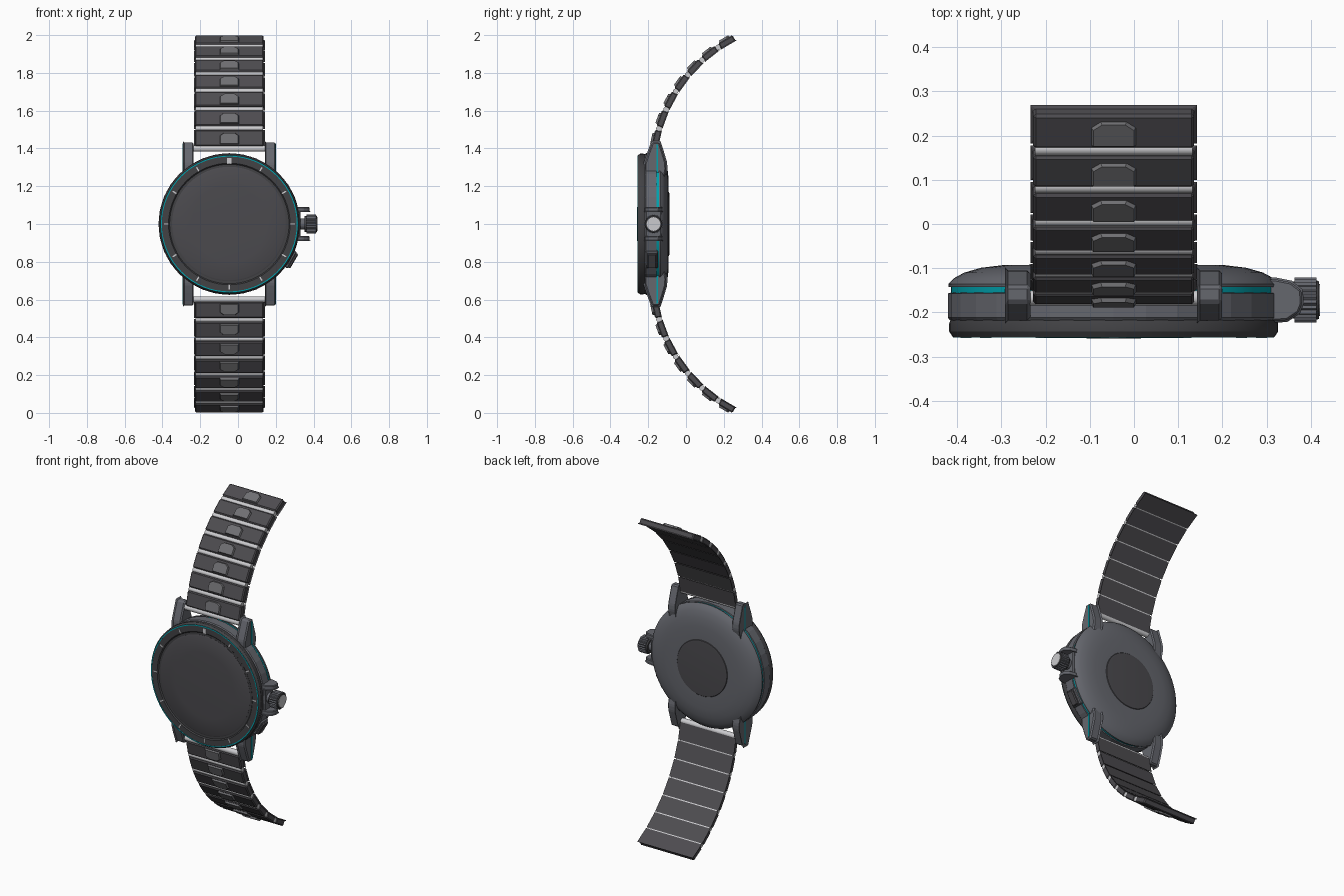
import bpy, bmesh
from math import sin, cos, pi, radians
from mathutils import Matrix, Vector

cube = bpy.data.objects.get("Cube")
if cube:
    bpy.data.objects.remove(cube, do_unlink=True)

CX, CZ = -0.046, 1.0          # watch axis


def material(name, r, g, b):
    m = bpy.data.materials.new(name)
    m.use_nodes = True
    m.diffuse_color = (r, g, b, 1)
    m.node_tree.nodes["Principled BSDF"].inputs["Base Color"].default_value = (r, g, b, 1)
    return m


CASE = material("case grey", 0.13, 0.135, 0.155)
STRAP = material("strap charcoal", 0.075, 0.072, 0.08)
BEZEL = material("bezel black", 0.055, 0.055, 0.06)
GLASS = material("screen grey", 0.07, 0.068, 0.076)
STUD = material("stud grey", 0.16, 0.16, 0.17)
SILVER = material("silver", 0.6, 0.6, 0.62)
TEAL = material("teal", 0.0, 0.36, 0.42)


def finish(name, bm, mat, matrix=Matrix(), bevel=0, smooth=False):
    """Turn a bmesh into an object, with clean normals."""
    bm.transform(matrix)
    bmesh.ops.remove_doubles(bm, verts=bm.verts, dist=1e-5)
    if bevel:
        bmesh.ops.bevel(bm, geom=bm.edges[:], offset=bevel, segments=1, affect='EDGES')
    bmesh.ops.recalc_face_normals(bm, faces=bm.faces)
    mesh = bpy.data.meshes.new(name)
    bm.to_mesh(mesh)
    bm.free()
    mesh.materials.append(mat)
    obj = bpy.data.objects.new(name, mesh)
    bpy.context.collection.objects.link(obj)
    if smooth:
        bpy.ops.object.select_all(action='DESELECT')
        obj.select_set(True)
        bpy.context.view_layer.objects.active = obj
        bpy.ops.object.shade_smooth_by_angle(angle=radians(30))
    return obj


def lathe(name, profile, mat, segs=64, closed=False, smooth=True):
    """Spin (radius, y) points round the watch axis."""
    bm = bmesh.new()
    vs = [bm.verts.new((r, y, 0)) for r, y in profile]
    es = [bm.edges.new(p) for p in zip(vs, vs[1:])]
    if closed:
        es.append(bm.edges.new((vs[-1], vs[0])))
    bmesh.ops.spin(bm, geom=vs + es, cent=(0, 0, 0), axis=(0, 1, 0), angle=2 * pi, steps=segs)
    return finish(name, bm, mat, Matrix.Translation((CX, 0, CZ)), smooth=smooth)


def prism(name, pts, depth, matrix, mat, bevel=0, taper=1.0, smooth=False):
    """Extrude a 2D outline along local z, optionally tapering the far end."""
    bm = bmesh.new()
    lo = [bm.verts.new((x, y, -depth / 2)) for x, y in pts]
    hi = [bm.verts.new((x * taper, y * taper, depth / 2)) for x, y in pts]
    bm.faces.new(lo)
    bm.faces.new(hi)
    for i in range(len(pts)):
        j = (i + 1) % len(pts)
        bm.faces.new((lo[i], lo[j], hi[j], hi[i]))
    return finish(name, bm, mat, matrix, bevel, smooth)


def rect(w, h):
    return [(-w / 2, -h / 2), (w / 2, -h / 2), (w / 2, h / 2), (-w / 2, h / 2)]


def circle(r, n, r2=None):
    return [((r if i % 2 else r2 or r) * cos(2 * pi * i / n),
             (r if i % 2 else r2 or r) * sin(2 * pi * i / n)) for i in range(n)]


def frame(x, y, z, origin):
    m = Matrix((x, y, z)).transposed().to_4x4()
    m.translation = origin
    return m


FLIP = Matrix.Translation((0, 0, 2 * CZ)) @ Matrix.Scale(-1, 4, (0, 0, 1))
HALVES = (("upper", Matrix()), ("lower", FLIP))
ACROSS = frame((0, 1, 0), (0, 0, 1), (1, 0, 0), (0, 0, 0))   # local xy -> world yz

# Case body, teal band, domed back and sensor
lathe("case_body", [(0, -0.22), (0.368, -0.22), (0.375, -0.212), (0.375, -0.157),
                    (0.367, -0.155), (0, -0.155)], CASE, 32, smooth=False)
lathe("teal_band", [(0.36, -0.157), (0.368, -0.157), (0.368, -0.142), (0.36, -0.142)],
      TEAL, closed=True)
lathe("case_back", [(0, -0.143), (0.373, -0.143), (0.374, -0.136), (0.362, -0.123), (0.338, -0.11),
                    (0.30, -0.099), (0.25, -0.093), (0.18, -0.092), (0, -0.092)], CASE)
lathe("back_sensor", [(0, -0.094), (0.172, -0.094), (0.168, -0.089), (0.155, -0.088),
                      (0, -0.088)], GLASS, 48)

# Bezel, accent ring and screen
lathe("bezel", [(0.302, -0.215), (0.368, -0.215), (0.372, -0.225), (0.372, -0.243), (0.364, -0.255),
                (0.322, -0.255), (0.316, -0.249), (0.302, -0.249)], BEZEL, closed=True)
lathe("accent_ring", [(0.357, -0.25), (0.363, -0.25), (0.363, -0.2565), (0.357, -0.2565)],
      TEAL, closed=True)
lathe("screen", [(0, -0.22), (0.303, -0.22), (0.303, -0.25), (0.296, -0.253), (0.2, -0.257),
                 (0, -0.259)], GLASS)

# Hour markers
for i in range(12):
    a = i * pi / 6
    out = Vector((sin(a), 0, cos(a)))
    side = Vector((cos(a), 0, -sin(a)))
    shape = rect(0.022, 0.032) if i == 0 else rect(0.007, 0.025)
    prism(f"hour_marker_{i}", shape, 0.006,
          frame(side, out, side.cross(out), Vector((CX, -0.2545, CZ)) + out * 0.334), SILVER)

# Lugs with teal side strips
LUG = [(-0.14, 1.432), (-0.178, 1.432), (-0.205, 1.36), (-0.218, 1.32), (-0.218, 1.2),
       (-0.125, 1.2), (-0.105, 1.29), (-0.107, 1.325), (-0.125, 1.385)]
STRIP = [(-0.157, 1.425), (-0.157, 1.2), (-0.147, 1.2), (-0.147, 1.415)]
for half, flip in HALVES:
    for label, s in (("left", 1), ("right", -1)):
        place = flip @ Matrix.Translation((CX + s * 0.217, 0, 0)) @ ACROSS
        prism(f"{half}_{label}_lug", LUG, 0.057, place, CASE, bevel=0.007)
        place = flip @ Matrix.Translation((CX + s * 0.2445, 0, 0)) @ ACROSS
        prism(f"{half}_{label}_lug_strip", STRIP, 0.005, place, TEAL)

# Strap: links, studs and silver bars along an arc
RADIUS, PITCH, FIRST = 0.79, 7.85, 8.6
STUD_SHAPE = [(-0.052, -0.036), (0.052, -0.036), (0.052, 0.012), (0.03, 0.028),
              (-0.03, 0.028), (-0.052, 0.012)]


def on_strap(degrees, lift=0):
    a = radians(degrees)
    t = Vector((0, sin(a), cos(a)))
    n = Vector((0, -cos(a), sin(a)))
    return frame((1, 0, 0), t, n, Vector((CX, 0.616, 1.281)) + n * (RADIUS + lift))


TO_BAR = frame((0, 1, 0), (0, 0, 1), (1, 0, 0), (0, 0, 0))
for half, flip in HALVES:
    for k in range(7):
        at = FIRST + PITCH * k
        mid = at + PITCH / 2
        prism(f"{half}_link_{k}", rect(0.364, 0.088), 0.036, flip @ on_strap(mid), STRAP, bevel=0.006)
        prism(f"{half}_stud_{k}", STUD_SHAPE, 0.014, flip @ on_strap(mid, 0.021), STUD, taper=0.88)
        r, w = (0.017, 0.378) if k == 0 else (0.0145, 0.356)
        prism(f"{half}_bar_{k}", circle(r, 16), w, flip @ on_strap(at, 0.002) @ TO_BAR, SILVER,
              smooth=True)

# Crown, stem and guards
def along_x(x):
    return Matrix.Translation((x, -0.172, CZ)) @ ACROSS


prism("crown_stem", circle(0.03, 20), 0.08, along_x(0.335), CASE, smooth=True)
prism("crown_collar", circle(0.042, 20), 0.012, along_x(0.359), BEZEL)
prism("crown", circle(0.051, 48, 0.046), 0.05, along_x(0.388), CASE)
prism("crown_rim", circle(0.046, 24), 0.008, along_x(0.414), BEZEL, taper=0.92)
prism("crown_cap", circle(0.036, 24), 0.006, along_x(0.4175), SILVER)

GUARD = [(0.25, -0.22), (0.345, -0.218), (0.372, -0.2), (0.38, -0.18), (0.378, -0.15),
         (0.355, -0.132), (0.32, -0.125), (0.25, -0.125)]
for label, s in (("upper", 1), ("lower", -1)):
    prism(f"{label}_crown_guard", GUARD, 0.026, Matrix.Translation((0, 0, CZ + s * 0.077)),
          CASE, bevel=0.004)
prism("guard_base", rect(0.085, 0.18), 0.04, along_x(0.312), CASE, bevel=0.006)

# Side pusher
a = radians(-30)
out, side = Vector((cos(a), 0, sin(a))), Vector((-sin(a), 0, cos(a)))
for name, width, height, reach, mat in (("pusher_base", 0.1, 0.062, 0.37, CASE),
                                        ("pusher", 0.088, 0.046, 0.382, STRAP)):
    prism(name, rect(width, height), 0.03,
          frame(side, out.cross(side), out, Vector((CX, -0.18, CZ)) + out * reach), mat, bevel=0.005)
